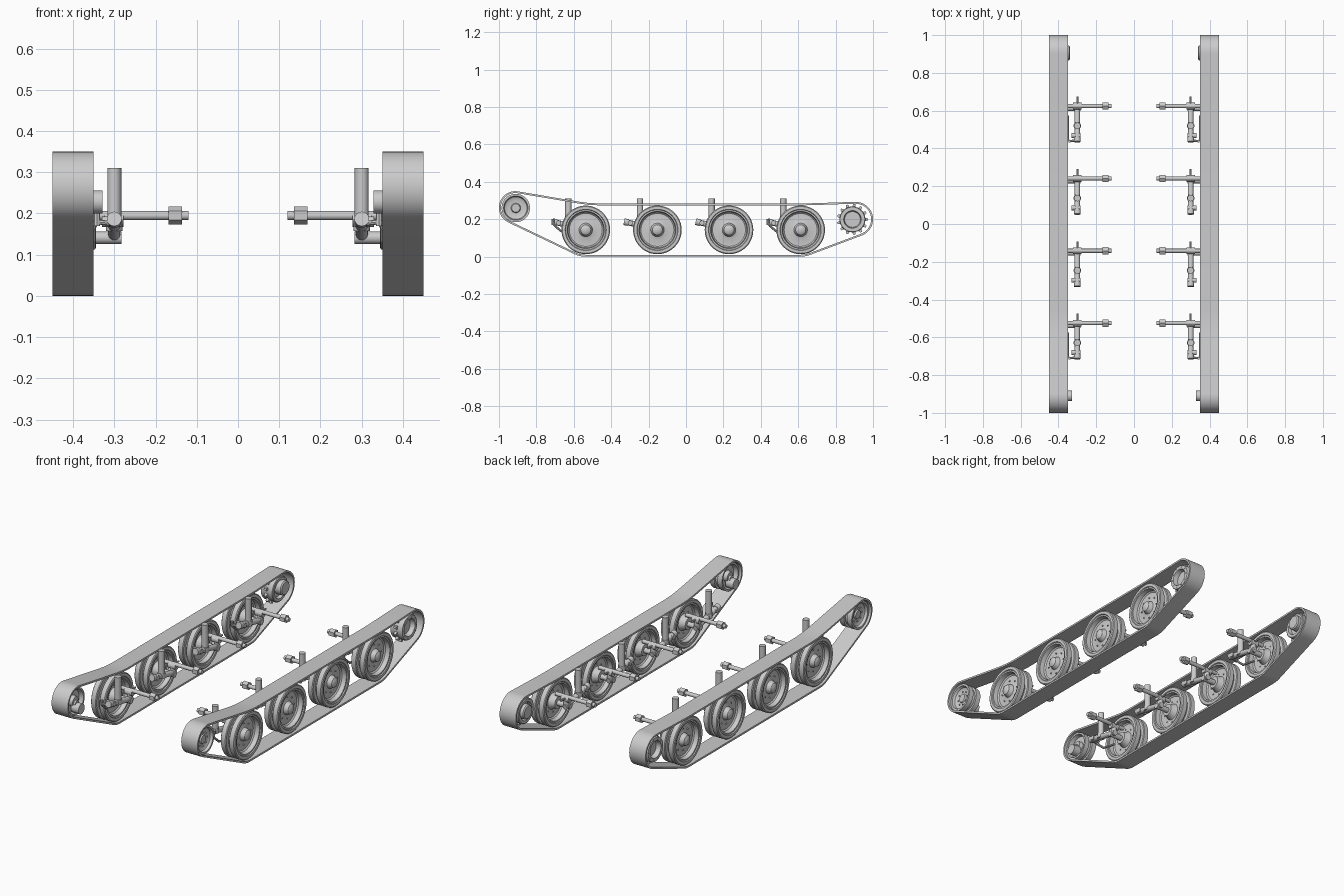
import bpy, bmesh
from math import sin, cos, pi, radians
from mathutils import Vector, Matrix

cube = bpy.data.objects.get("Cube")
if cube:
    bpy.data.objects.remove(cube, do_unlink=True)

grey = bpy.data.materials.new("plain grey")
grey.use_nodes = True
colour = (0.6, 0.6, 0.6, 1)
grey.diffuse_color = colour
grey.node_tree.nodes["Principled BSDF"].inputs["Base Color"].default_value = colour


def finish(name, bm):
    """Turn a left-side mesh into an object mirrored to the right side."""
    bmesh.ops.recalc_face_normals(bm, faces=bm.faces)
    mesh = bpy.data.meshes.new(name)
    bm.to_mesh(mesh)
    bm.free()
    mesh.shade_smooth()
    mesh.set_sharp_from_angle(angle=radians(32))
    mesh.materials.append(grey)
    ob = bpy.data.objects.new(name, mesh)
    bpy.context.collection.objects.link(ob)
    mirror = ob.modifiers.new("both sides", 'MIRROR')
    mirror.use_mirror_merge = False


def lathe(bm, profile, y, z, steps=40):
    """Spin (x, radius) points around a sideways axle at y, z."""
    verts = [bm.verts.new((x, y, z + r)) for x, r in profile]
    edges = [bm.edges.new(pair) for pair in zip(verts, verts[1:])]
    bmesh.ops.spin(bm, geom=verts + edges, cent=(0, y, z), axis=(1, 0, 0),
                   angle=2 * pi, steps=steps)
    bmesh.ops.remove_doubles(bm, verts=bm.verts, dist=0.0001)


def rod(bm, a, b, r, sides=16):
    a, b = Vector(a), Vector(b)
    turn = (b - a).to_track_quat('Z', 'Y').to_matrix().to_4x4()
    bmesh.ops.create_cone(bm, cap_ends=True, segments=sides, radius1=r, radius2=r,
                          depth=(b - a).length, matrix=Matrix.Translation((a + b) / 2) @ turn)


def bolts(bm, y, z, ring, x0, x1, count, r=0.004):
    for i in range(count):
        a = 2 * pi * i / count
        p, q = y + ring * cos(a), z + ring * sin(a)
        rod(bm, (x0, p, q), (x1, p, q), r, 6)


def prism(bm, loop, x0, x1):
    """Solid from a closed (y, z) outline."""
    face = bm.faces.new([bm.verts.new((x0, y, z)) for y, z in loop])
    grown = bmesh.ops.extrude_face_region(bm, geom=[face], use_keep_orig=True)
    moved = [g for g in grown["geom"] if isinstance(g, bmesh.types.BMVert)]
    bmesh.ops.translate(bm, verts=moved, vec=(x1 - x0, 0, 0))


# Key positions
WHEELS = [-0.536 + 0.383 * i for i in range(4)]
AXLE = 0.143
IDLER = (-0.91, 0.26)
DRIVE = (0.89, 0.199)

# Track belt: arcs round the end wheels, with a slack upper run
THICK = 0.01
outer, inner = [], []


def belt_arc(y, z, r, start, end, n):
    for i in range(n + 1):
        a = radians(start + (end - start) * i / n)
        for loop, rad in ((outer, r), (inner, r - THICK)):
            loop.append((y + rad * cos(a), z + rad * sin(a)))


belt_arc(-0.912, 0.262, 0.088, 79, 248, 20)
belt_arc(WHEELS[0], 0.145, 0.145, 248, 270, 5)
belt_arc(WHEELS[3], 0.145, 0.145, 270, 288, 5)
belt_arc(0.907, 0.2, 0.093, 288, 452, 20)
for y, z in ((0.66, 0.285), (0.6, 0.284), (-0.46, 0.284), (-0.52, 0.287), (-0.58, 0.295)):
    outer.append((y, z))
    inner.append((y, z - THICK))
bm = bmesh.new()
rings = [[bm.verts.new((x, y, z)) for y, z in loop]
         for x, loop in ((0.35, outer), (0.45, outer), (0.45, inner), (0.35, inner))]
count = len(outer)
for k in range(4):
    one, two = rings[k], rings[(k + 1) % 4]
    for i in range(count):
        j = (i + 1) % count
        bm.faces.new((one[i], one[j], two[j], two[i]))
finish("track_belt", bm)

# Road wheels: twin tyres, dished discs, domed hub
WHEEL_PROFILE = [
    (0.444, 0), (0.442, 0.016), (0.435, 0.027), (0.428, 0.03), (0.412, 0.036),
    (0.408, 0.045), (0.408, 0.088), (0.414, 0.095), (0.438, 0.099), (0.438, 0.107),
    (0.443, 0.11), (0.443, 0.125), (0.439, 0.13), (0.413, 0.13), (0.409, 0.126),
    (0.409, 0.106), (0.391, 0.106), (0.391, 0.126), (0.387, 0.13), (0.361, 0.13),
    (0.357, 0.125), (0.357, 0.11), (0.362, 0.107), (0.362, 0.099), (0.386, 0.095),
    (0.392, 0.088), (0.392, 0.045), (0.37, 0.035), (0.358, 0.032), (0.358, 0)]
for n, y in enumerate(WHEELS, 1):
    bm = bmesh.new()
    lathe(bm, WHEEL_PROFILE, y, AXLE, 48)
    bolts(bm, y, AXLE, 0.06, 0.388, 0.413, 8)
    finish(f"road_wheel_{n}", bm)

# Front idler wheel with its axle stub
bm = bmesh.new()
lathe(bm, [(0.425, 0), (0.425, 0.022), (0.418, 0.026), (0.418, 0.05), (0.424, 0.06),
           (0.438, 0.065), (0.438, 0.076), (0.41, 0.076), (0.41, 0.064), (0.39, 0.064),
           (0.39, 0.076), (0.362, 0.076), (0.362, 0.066), (0.385, 0.06), (0.385, 0.03),
           (0.365, 0.026), (0.365, 0)], *IDLER)
bolts(bm, *IDLER, 0.038, 0.41, 0.423, 8)
finish("idler_wheel", bm)
bm = bmesh.new()
rod(bm, (0.328, -0.91, 0.228), (0.375, -0.91, 0.228), 0.028, 24)
rod(bm, (0.355, -0.91, 0.25), (0.4, -0.91, 0.25), 0.018, 16)
finish("idler_axle", bm)

# Rear drive sprocket: toothed plate, open drum outside, gear housing inside
bm = bmesh.new()
TEETH = 13
gear = []
for i in range(TEETH):
    for part, r in ((-0.3, 0.068), (-0.13, 0.083), (0.13, 0.083), (0.3, 0.068)):
        a = 2 * pi * (i + part) / TEETH
        gear.append((DRIVE[0] + r * cos(a), DRIVE[1] + r * sin(a)))
prism(bm, gear, 0.392, 0.408)
finish("sprocket_teeth", bm)
bm = bmesh.new()
lathe(bm, [(0.41, 0), (0.41, 0.042), (0.436, 0.047), (0.436, 0.066), (0.43, 0.069),
           (0.365, 0.069), (0.362, 0.065), (0.362, 0.05), (0.38, 0.046), (0.38, 0)], *DRIVE)
bolts(bm, *DRIVE, 0.056, 0.43, 0.439, 10, 0.003)
finish("sprocket_drum", bm)
bm = bmesh.new()
lathe(bm, [(0.34, 0), (0.34, 0.034), (0.345, 0.04), (0.385, 0.04), (0.385, 0)],
      0.905, 0.205)
finish("final_drive", bm)

# Suspension unit beside every road wheel
X = 0.3
for n, y in enumerate(WHEELS, 1):
    bm = bmesh.new()
    rod(bm, (X - 0.018, y, 0.141), (0.365, y, 0.141), 0.015)
    rod(bm, (X, y - 0.17, 0.185), (X, y + 0.025, 0.142), 0.015)
    rod(bm, (X, y - 0.178, 0.187), (X, y - 0.155, 0.182), 0.018)
    rod(bm, (X - 0.018, y - 0.145, 0.18), (X + 0.03, y - 0.145, 0.18), 0.013)
    finish(f"swing_arm_{n}", bm)

    bm = bmesh.new()
    rod(bm, (X, y - 0.093, 0.165), (X, y - 0.093, 0.31), 0.017, 20)
    rod(bm, (X, y - 0.093, 0.158), (X, y - 0.093, 0.185), 0.02, 20)
    finish(f"damper_{n}", bm)

    bm = bmesh.new()
    c = y + 0.011
    rod(bm, (0.12, c, 0.195), (0.365, c, 0.195), 0.011)
    rod(bm, (0.136, c, 0.195), (0.168, c, 0.195), 0.022, 6)
    rod(bm, (0.278, c, 0.185), (0.324, c, 0.185), 0.018)
    rod(bm, (X, c, 0.19), (X, c, 0.142), 0.015)
    rod(bm, (X, c, 0.19), (X, c + 0.05, 0.19), 0.005, 8)
    finish(f"cross_tube_{n}", bm)

    # Bump-stop link on the first and last units
    if n in (1, 4):
        bm = bmesh.new()
        path = [(X, y - 0.17, 0.175), (0.345, y - 0.175, 0.18), (0.35, y - 0.165, 0.165),
                (0.35, y - 0.13, 0.135), (0.35, y - 0.04, 0.118)]
        for a, b in zip(path, path[1:]):
            rod(bm, a, b, 0.006, 8)
        rod(bm, (0.342, y - 0.175, 0.17), (0.342, y - 0.175, 0.2), 0.008, 8)
        finish(f"stop_link_{n}", bm)
